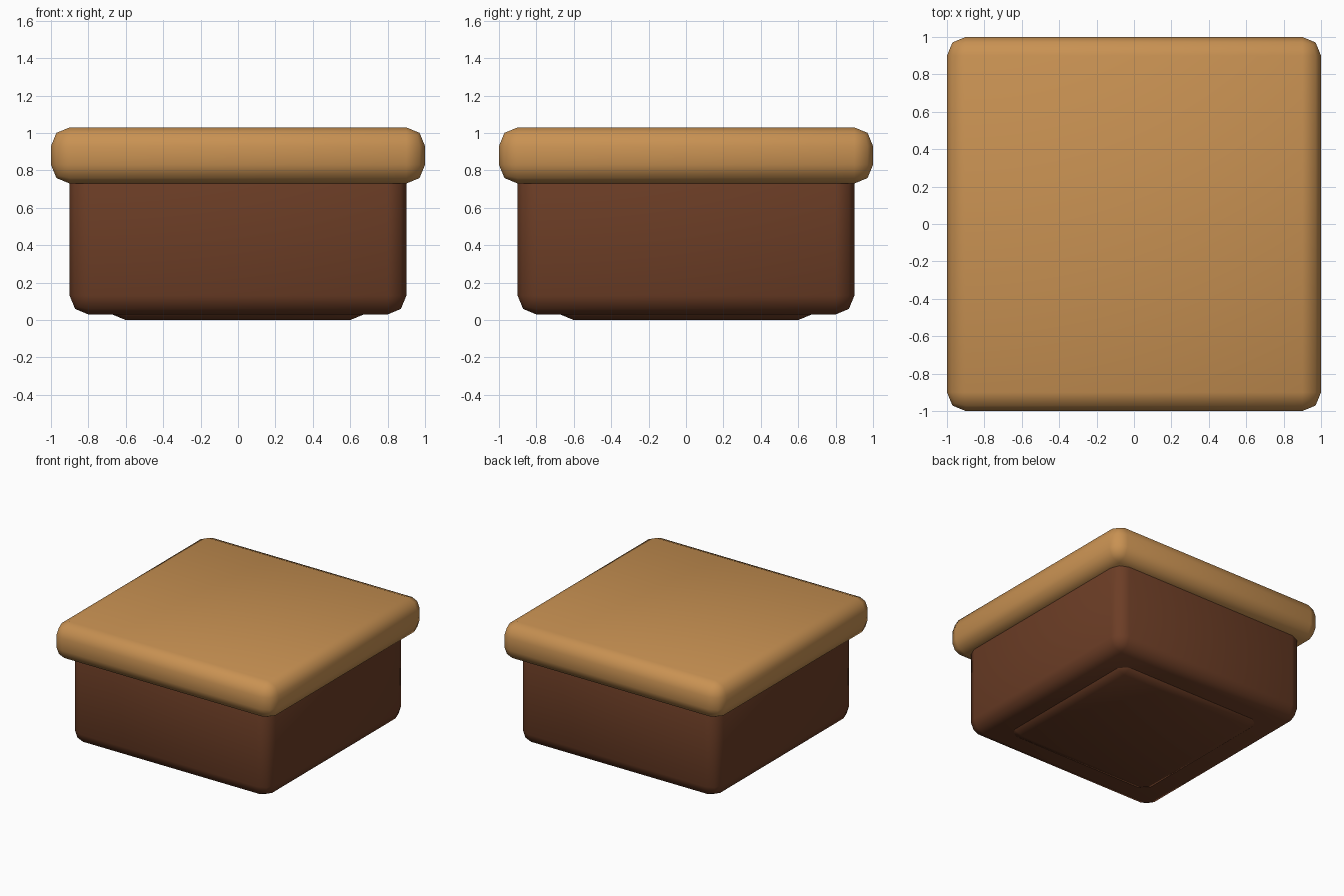
import bpy
import math

if "Cube" in bpy.data.objects:
    bpy.data.objects.remove(bpy.data.objects["Cube"])


def material(name, rgb):
    m = bpy.data.materials.new(name)
    m.diffuse_color = (*rgb, 1.0)
    m.use_nodes = True
    m.node_tree.nodes["Principled BSDF"].inputs["Base Color"].default_value = m.diffuse_color
    return m


def rounded_box(name, half, z0, z1, mat, bevel=0.1):
    bpy.ops.mesh.primitive_cube_add(size=1, location=(0, 0, (z0 + z1) / 2))
    ob = bpy.context.object
    ob.name = name
    ob.scale = (half * 2, half * 2, z1 - z0)
    bpy.ops.object.transform_apply(location=False, rotation=False, scale=True)
    # Two-step rounded edges
    mod = ob.modifiers.new("rounded edges", 'BEVEL')
    mod.width = bevel
    mod.segments = 2
    bpy.ops.object.modifier_apply(modifier=mod.name)
    ob.data.materials.append(mat)
    bpy.ops.object.shade_smooth_by_angle(angle=math.radians(60))
    return ob


light_wood = material("light wood", (0.58, 0.285, 0.085))
dark_wood = material("dark wood", (0.15, 0.047, 0.019))

# Overhanging top slab, main body and the slim foot under it
rounded_box("top_slab", 1.0, 0.73, 1.03, light_wood)
rounded_box("body", 0.9, 0.03, 0.9, dark_wood)
rounded_box("foot", 0.7, 0.0, 0.3, dark_wood)
